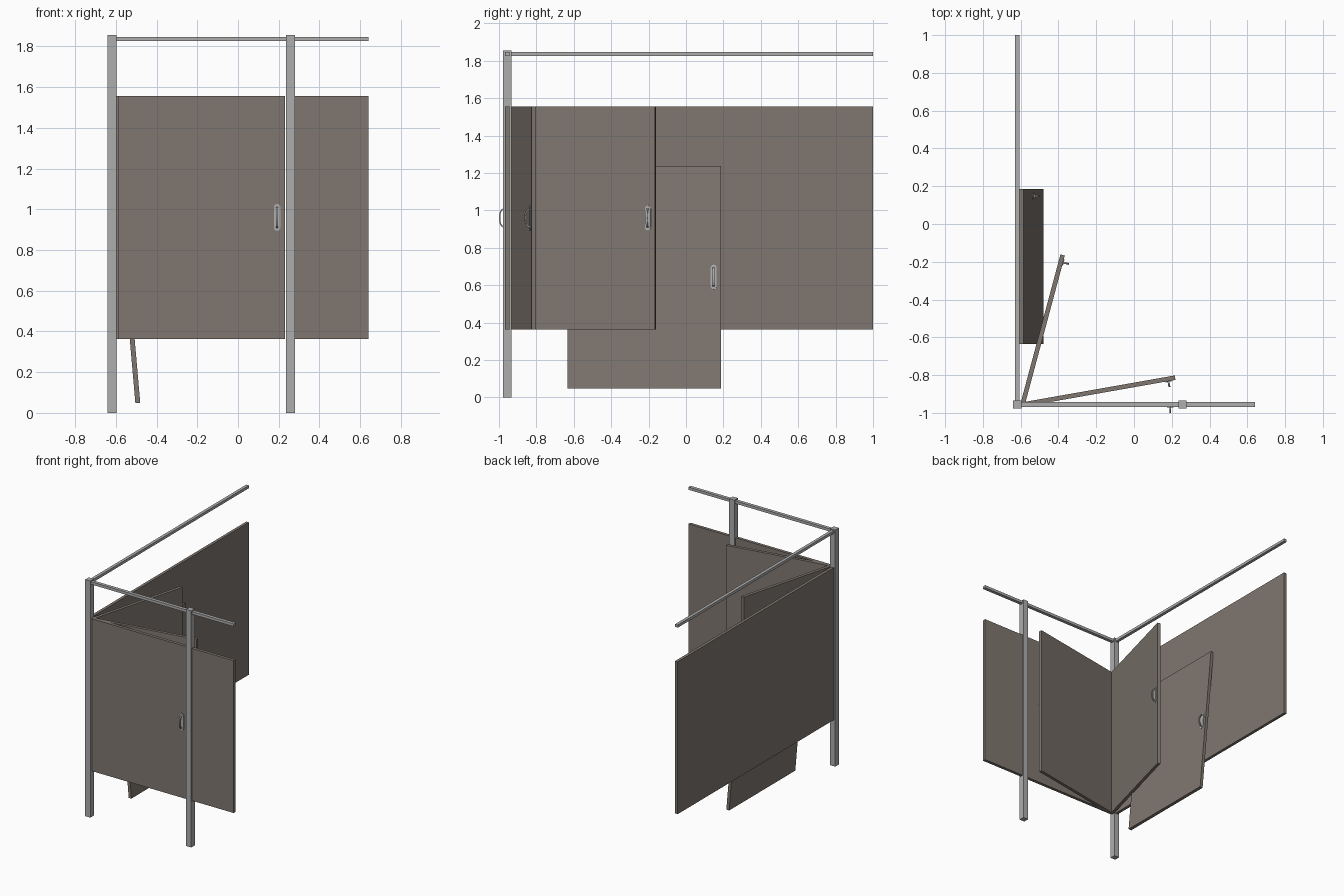
import bpy, bmesh, math
from mathutils import Matrix, Vector

if "Cube" in bpy.data.objects:
    bpy.data.objects.remove(bpy.data.objects["Cube"])


def material(name, rgb):
    m = bpy.data.materials.new(name)
    m.diffuse_color = (*rgb, 1)
    m.use_nodes = True
    m.node_tree.nodes["Principled BSDF"].inputs["Base Color"].default_value = m.diffuse_color
    return m


PANEL = material("taupe panel", (0.215, 0.185, 0.162))
METAL = material("grey metal", (0.42, 0.42, 0.42))


def add_object(name, bm, mat, matrix=Matrix()):
    bmesh.ops.recalc_face_normals(bm, faces=bm.faces[:])
    me = bpy.data.meshes.new(name)
    bm.to_mesh(me)
    bm.free()
    me.materials.append(mat)
    ob = bpy.data.objects.new(name, me)
    ob.matrix_world = matrix
    bpy.context.collection.objects.link(ob)
    return ob


def box(name, lo, hi, mat, matrix=Matrix()):
    lo, hi = Vector(lo), Vector(hi)
    bm = bmesh.new()
    bmesh.ops.create_cube(bm, size=1)
    for v in bm.verts:
        v.co = (lo + hi) / 2 + v.co * (hi - lo)
    return add_object(name, bm, mat, matrix)


def handle_plate(name, cx, y, matrix):
    # upright stadium shape, extruded towards the door's front
    r, half, n = 0.016, 0.05, 10
    pts = [(cx + r * math.cos(math.pi * i / n), half + r * math.sin(math.pi * i / n)) for i in range(n + 1)]
    pts += [(2 * cx - x, -z) for x, z in pts]
    bm = bmesh.new()
    face = bm.faces.new([bm.verts.new((x, y, z)) for x, z in pts])
    ext = bmesh.ops.extrude_face_region(bm, geom=[face])
    for v in ext["geom"]:
        if isinstance(v, bmesh.types.BMVert):
            v.co.y -= 0.004
    add_object(name, bm, METAL, matrix)


def handle_grip(name, cx, y, matrix):
    # arched bar swept with a rectangular section
    bm = bmesh.new()
    rings = []
    n = 12
    for i in range(n + 1):
        a = math.pi * i / n
        ring = []
        for dx, s in ((-1, 0), (1, 0), (1, 1), (-1, 1)):
            depth, half = (0.032, 0.052) if s else (0.025, 0.045)
            ring.append(bm.verts.new((cx + dx * 0.005, y - depth * math.sin(a) ** 0.7 if 0 < i < n else y,
                                      half * math.cos(a))))
        rings.append(ring)
    for a, b in zip(rings, rings[1:]):
        for k in range(4):
            bm.faces.new((a[k], a[(k + 1) % 4], b[(k + 1) % 4], b[k]))
    bm.faces.new(rings[0])
    bm.faces.new(rings[-1])
    add_object(name, bm, METAL, matrix)


W, H, T = 0.82, 1.194, 0.024     # door width, height, thickness
Z0, Z1 = 0.363, 1.557            # panel bottom and top
ZM = (Z0 + Z1) / 2
YF = -0.956                      # centre line of the front wall


def door(name, matrix):
    # local origin: hinge edge, mid height; front faces -y
    box(name, (0, -T / 2, -H / 2), (W, T / 2, H / 2), PANEL, matrix)
    handle_plate(name + "_handle_plate", W - 0.038, -T / 2, matrix)
    handle_grip(name + "_handle_grip", W - 0.038, -T / 2, matrix)


# posts
for name, x in (("corner_post", -0.618), ("front_post", 0.257)):
    box(name, (x - 0.022, YF - 0.022, 0), (x + 0.022, YF + 0.022, 1.855), METAL)

# top rails
box("front_rail", (-0.618, YF - 0.013, 1.825), (0.64, YF + 0.013, 1.846), METAL)
box("side_rail", (-0.629, YF, 1.825), (-0.605, 1.0, 1.846), METAL)

# fixed wall panels
box("side_panel", (-0.628, -0.934, Z0), (-0.605, 1.0, Z1), PANEL)
box("front_panel", (0.279, YF - T / 2, Z0), (0.64, YF + T / 2, Z1), PANEL)

# the hinged door shown closed, ajar and open
for name, deg in (("closed_door", 0), ("ajar_door", 10), ("open_door", 75)):
    door(name, Matrix.Translation((-0.59, YF, ZM)) @ Matrix.Rotation(math.radians(deg), 4, "Z"))

# spare door leaning on the side panel, foot swung outwards
door("leaning_door", Matrix.Translation((-0.544, -0.634, 0.643))
     @ Matrix.Rotation(math.radians(-5), 4, "Y") @ Matrix.Rotation(math.radians(90), 4, "Z"))
